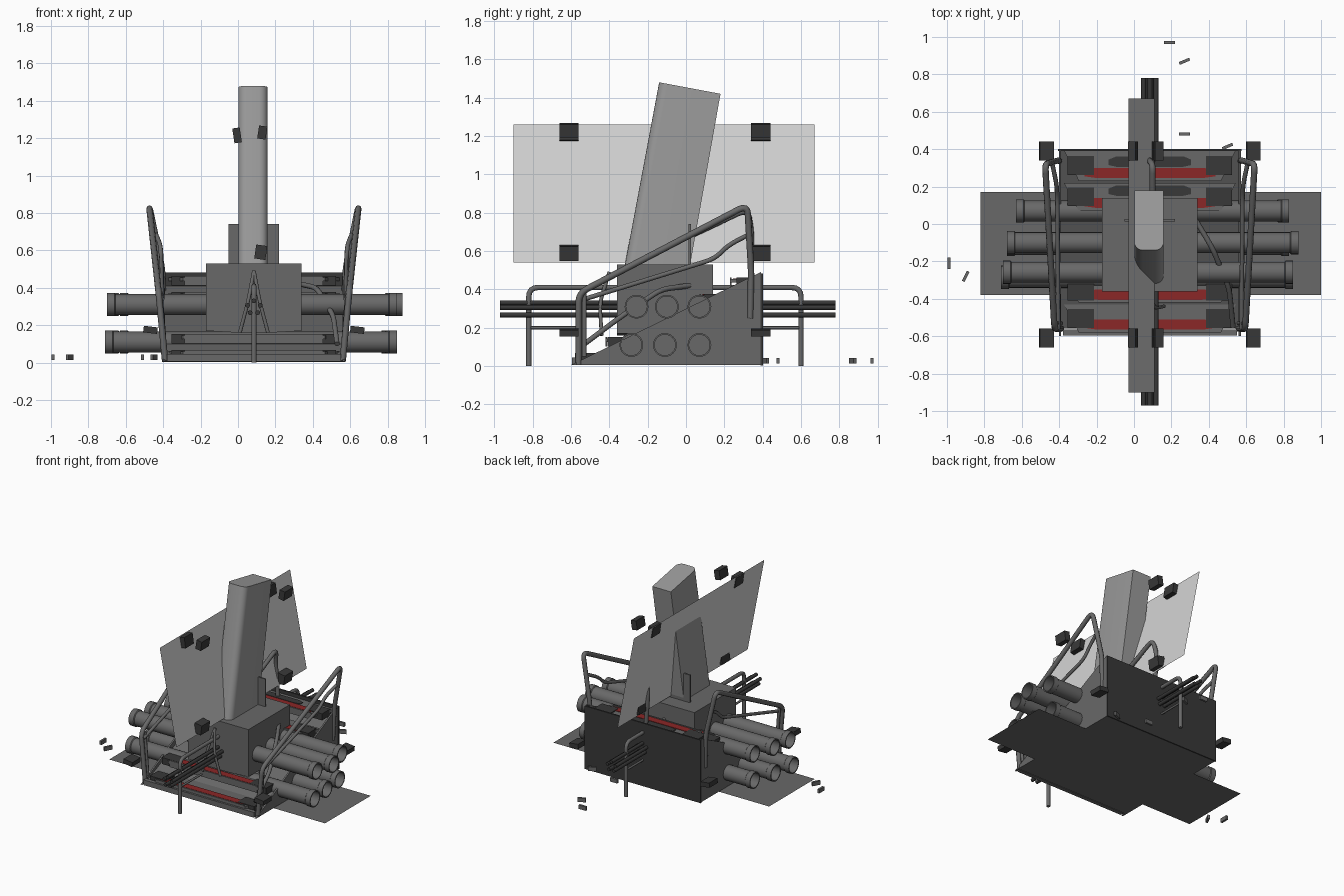
import bpy, bmesh, math
from mathutils import Vector, Matrix

if "Cube" in bpy.data.objects:
    bpy.data.objects.remove(bpy.data.objects["Cube"], do_unlink=True)

CX = 0.085  # middle of the machine


def material(name, r, g, b):
    m = bpy.data.materials.new(name)
    m.use_nodes = True
    m.diffuse_color = (r, g, b, 1)
    m.node_tree.nodes["Principled BSDF"].inputs["Base Color"].default_value = (r, g, b, 1)
    return m


STEEL = material("steel grey", 0.14, 0.14, 0.14)
STACK = material("stack grey", 0.33, 0.33, 0.33)
SHEET = material("pale sheet grey", 0.66, 0.66, 0.66)
DARK = material("dark grey", 0.04, 0.04, 0.04)
RED = material("red", 0.26, 0.02, 0.02)


def finish(name, bm, mat, smooth=False):
    bmesh.ops.recalc_face_normals(bm, faces=bm.faces)
    me = bpy.data.meshes.new(name)
    bm.to_mesh(me)
    bm.free()
    me.materials.append(mat)
    ob = bpy.data.objects.new(name, me)
    bpy.context.collection.objects.link(ob)
    if smooth:
        bpy.ops.object.select_all(action='DESELECT')
        ob.select_set(True)
        bpy.context.view_layer.objects.active = ob
        bpy.ops.object.shade_smooth_by_angle(angle=math.radians(40))
    return ob


def box(name, centre, size, mat, turn=0, axis='Z'):
    bm = bmesh.new()
    m = Matrix.Translation(centre) @ Matrix.Rotation(turn, 4, axis) @ Matrix.Diagonal((*size, 1))
    bmesh.ops.create_cube(bm, size=1, matrix=m)
    return finish(name, bm, mat)


def sheet(name, corners, mat):
    bm = bmesh.new()
    bm.faces.new([bm.verts.new(c) for c in corners])
    return finish(name, bm, mat)


def prism(name, points, direction, mat):
    """Extrude a flat outline along a direction."""
    bm = bmesh.new()
    face = bm.faces.new([bm.verts.new(p) for p in points])
    out = bmesh.ops.extrude_face_region(bm, geom=[face])
    moved = [v for v in out["geom"] if isinstance(v, bmesh.types.BMVert)]
    bmesh.ops.translate(bm, verts=moved, vec=direction)
    bm.faces.ensure_lookup_table()
    return finish(name, bm, mat)


def lathe_x(name, profile, y, z, mat):
    """Spin an (x, radius) profile about a line along x."""
    bm = bmesh.new()
    verts = [bm.verts.new((x, y + r, z)) for x, r in profile]
    edges = [bm.edges.new(p) for p in zip(verts, verts[1:])]
    bmesh.ops.spin(bm, geom=verts + edges, cent=(0, y, z), axis=(1, 0, 0),
                   angle=math.tau, steps=24, use_merge=True)
    bmesh.ops.remove_doubles(bm, verts=bm.verts, dist=0.0005)
    return finish(name, bm, mat, True)


def tube(name, points, radius, mat, bend=0.05):
    """Round bar through points, with rounded corners."""
    pts = [Vector(p) for p in points]
    path = [pts[0]]
    for a, b, c in zip(pts, pts[1:], pts[2:]):
        p = b + (a - b).normalized() * min(bend, (a - b).length * 0.45)
        q = b + (c - b).normalized() * min(bend, (c - b).length * 0.45)
        path += [p.lerp(b, t).lerp(b.lerp(q, t), t) for t in (0, 0.25, 0.5, 0.75, 1)]
    path.append(pts[-1])
    cu = bpy.data.curves.new(name, 'CURVE')
    cu.dimensions = '3D'
    cu.bevel_depth = radius
    cu.bevel_resolution = 2
    cu.use_fill_caps = True
    sp = cu.splines.new('POLY')
    sp.points.add(len(path) - 1)
    for p, co in zip(sp.points, path):
        p.co = (*co, 1)
    cu.materials.append(mat)
    ob = bpy.data.objects.new(name, cu)
    bpy.context.collection.objects.link(ob)
    return ob


def both(x):
    return (("left", x), ("right", 2 * CX - x))


def plate(name, half, y, z, mat):
    """Thin eight-sided strip lying on a terrace."""
    outline = [(-1, -0.02), (-0.8, -0.03), (0.8, -0.03), (1, -0.02),
               (1, 0.01), (0.83, 0.025), (-0.83, 0.025), (-1, 0.01)]
    prism(name, [(CX + x * half, y + dy, z) for x, dy in outline], (0, 0, 0.004), mat)


# Sloping base: side walls, inner wedge and rear panel
outline = [(-0.6, 0.005), (0.39, 0.005), (0.39, 0.49)]
for side, x in both(0.56):
    prism(side + "_side_wall", [(x, y, z) for y, z in outline], (0.012 if x > 0 else -0.012, 0, 0), STEEL)
prism("inner_wedge", [(-0.39, -0.56, 0.005), (-0.39, 0.39, 0.005), (-0.39, 0.39, 0.41)], (0.95, 0, 0), STEEL)
box("rear_panel", (CX, 0.395, 0.242), (0.98, 0.012, 0.48), DARK)
box("front_lip", (CX, -0.58, 0.025), (0.93, 0.03, 0.04), STEEL)

# Tapered terraces, each with a raised rim and a red strip
for i, (y0, y1, z) in enumerate([(-0.58, -0.43, 0.06), (-0.42, -0.3, 0.145),
                                 (0.07, 0.22, 0.37), (0.23, 0.395, 0.455)]):
    low = [(CX - 0.38, y0), (CX + 0.38, y0), (CX + 0.46, y1), (CX - 0.46, y1)]
    prism("terrace_%d" % i, [(x, y, z - 0.02) for x, y in low], (0, 0, 0.02), STEEL)
    box("terrace_rim_%d" % i, (CX, y0 + 0.004, z - 0.018), (0.74, 0.008, 0.05), STEEL)
    plate("red_strip_%d" % i, 0.35, y0 + 0.045, z + 0.001, RED)
    for side, x in both(CX + 0.37):
        box(side + "_terrace_bracket_%d" % i, (x, (y0 + y1) / 2, z - 0.018), (0.14, 0.1, 0.05), DARK)
plate("upper_dark_strip", 0.22, 0.335, 0.456, DARK)
plate("middle_dark_strip", 0.22, 0.18, 0.371, DARK)

# Central housing with chamfered foot
prism("housing", [(-0.17, -0.36, 0.17), (0.0, -0.36, 0.16), (0.17, -0.36, 0.16), (0.34, -0.36, 0.17),
                  (0.34, -0.36, 0.53), (-0.17, -0.36, 0.53)], (0, 0.5, 0), STEEL)
box("housing_back_plate", (CX, 0.02, 0.635), (0.27, 0.012, 0.21), STEEL)

# Leaning stack with a rounded front
bm = bmesh.new()
bmesh.ops.create_cube(bm, size=1)
for v in bm.verts:
    top, back = v.co.z > 0, v.co.y > 0
    y, z = ((0.18, 1.42) if back else (-0.14, 1.48)) if top else ((0.02, 0.52) if back else (-0.32, 0.52))
    v.co = (0.08 + v.co.x * 0.157, y, z)
front = [e for e in bm.edges if all(v.co.y < -0.1 for v in e.verts)
         and abs(e.verts[0].co.z - e.verts[1].co.z) > 0.5]
bmesh.ops.bevel(bm, geom=front, offset=0.045, segments=5, profile=0.5, affect='EDGES')
finish("stack", bm, STACK, True)

# Open side pipes with end collars
rows = {"lower": (0.11, [(-0.285, 0.85, -0.71), (-0.11, 0.83, -0.68), (0.07, 0.81, -0.63)]),
        "upper": (0.31, [(-0.258, 0.85, -0.7), (-0.1, 0.88, -0.68), (0.07, 0.83, -0.63)])}
for row, (z, pipes) in rows.items():
    for n, (y, left_end, right_end) in enumerate(pipes):
        for side, end in (("left", left_end), ("right", right_end)):
            s = 1 if end > 0 else -1
            prof = [(CX, 0.056), (end - s * 0.045, 0.056), (end - s * 0.04, 0.062), (end, 0.062),
                    (end, 0.054), (end - s * 0.3, 0.054), (end - s * 0.3, 0)]
            lathe_x("%s_%s_pipe_%d" % (side, row, n), prof, y, z, STEEL)

# Bundled barrels at the front and back
for end, y0, y1 in (("front", -0.97, -0.36), ("back", 0.14, 0.78)):
    for i in range(5):
        a = math.tau * i / 5 + math.pi / 2
        x, z = CX + 0.035 * math.cos(a), 0.295 + 0.035 * math.sin(a)
        tube("%s_barrel_%d" % (end, i), [(x, y0, z), (x, y1, z)], 0.013, DARK)

# Barrel stands, braces and the middle handrail behind the stack
for end, y, inner, wall in (("front", -0.82, 0.0, -0.56), ("back", 0.6, 0.12, 0.4)):
    tube(end + "_stand", [(CX, y, 0), (CX, y, 0.41), (CX, inner, 0.41)], 0.014, STEEL)
    tube(end + "_stand_brace", [(CX, y, 0.2), (CX, wall, 0.2)], 0.008, STEEL)
for side, x in both(0.16):
    tube(side + "_front_brace", [(CX, -0.4, 0.49), (CX + (x - CX) * 0.4, -0.45, 0.33), (x, -0.44, 0.16)], 0.01, STEEL)
tube("middle_handrail", [(0.1, 0.02, 0.68), (0.1, 0.32, 0.82), (0.08, 0.34, 0.7), (0.1, 0.34, 0.44)], 0.016, STEEL)

# Handrails on both sides
for side, s in (("left", 1), ("right", -1)):
    def rail(name, pts, r):
        tube(side + name, [(CX + s * (x - CX), y, z) for x, y, z in pts], r, STEEL)
    rail("_handrail", [(0.56, -0.56, 0.01), (0.595, -0.56, 0.38), (0.645, 0.32, 0.84),
                       (0.575, 0.34, 0.5), (0.565, 0.335, 0.25)], 0.017)
    rail("_lower_rail", [(0.575, -0.56, 0.34), (0.58, 0.15, 0.56), (0.585, 0.22, 0.63), (0.61, 0.335, 0.69)], 0.012)
    rail("_rail_post", [(0.56, -0.53, 0.05), (0.585, -0.53, 0.38)], 0.012)
tube("side_hose", [(0.33, 0.02, 0.42), (0.42, -0.13, 0.4), (0.51, -0.35, 0.25), (0.53, -0.55, 0.1)], 0.014, STEEL)

# Large leaning sheet and floor sheet
sheet("leaning_sheet", [(0.11, -0.9, 0.54), (0.11, 0.67, 0.54), (-0.03, 0.67, 1.26), (-0.03, -0.9, 1.26)], SHEET)
sheet("floor_sheet", [(-0.82, -0.38, 0), (1.0, -0.38, 0), (1.0, 0.17, 0), (-0.82, 0.17, 0)], STEEL)

# Dark clamp blocks
for end, y in (("front", -0.61), ("back", 0.39)):
    box(end + "_upper_clamp_right", (-0.005, y, 1.215), (0.04, 0.1, 0.08), DARK, -0.15, 'Y')
    box(end + "_upper_clamp_left", (0.13, y, 1.23), (0.045, 0.1, 0.07), DARK, 0.15, 'Y')
    box(end + "_lower_clamp", (0.122, y, 0.59), (0.06, 0.1, 0.075), DARK, 0.15, 'Y')
    for side, x in both(0.638):
        box("%s_%s_floor_clamp" % (end, side), (x, y, 0.175), (0.075, 0.1, 0.035), DARK, 0.12, 'Y')

# Loose chips on the floor
for i, (x, y, turn) in enumerate([(0.19, 0.97, 0), (0.27, 0.87, 0.4), (0.27, 0.48, 0), (0.5, 0.415, 0.4),
                                  (-0.99, -0.21, 1.57), (-0.9, -0.28, 1.1), (-0.51, -0.08, 1.57), (-0.45, -0.08, 1.2)]):
    box("chip_%d" % i, (x, y, 0.028), (0.06, 0.016, 0.03), STEEL, turn)
